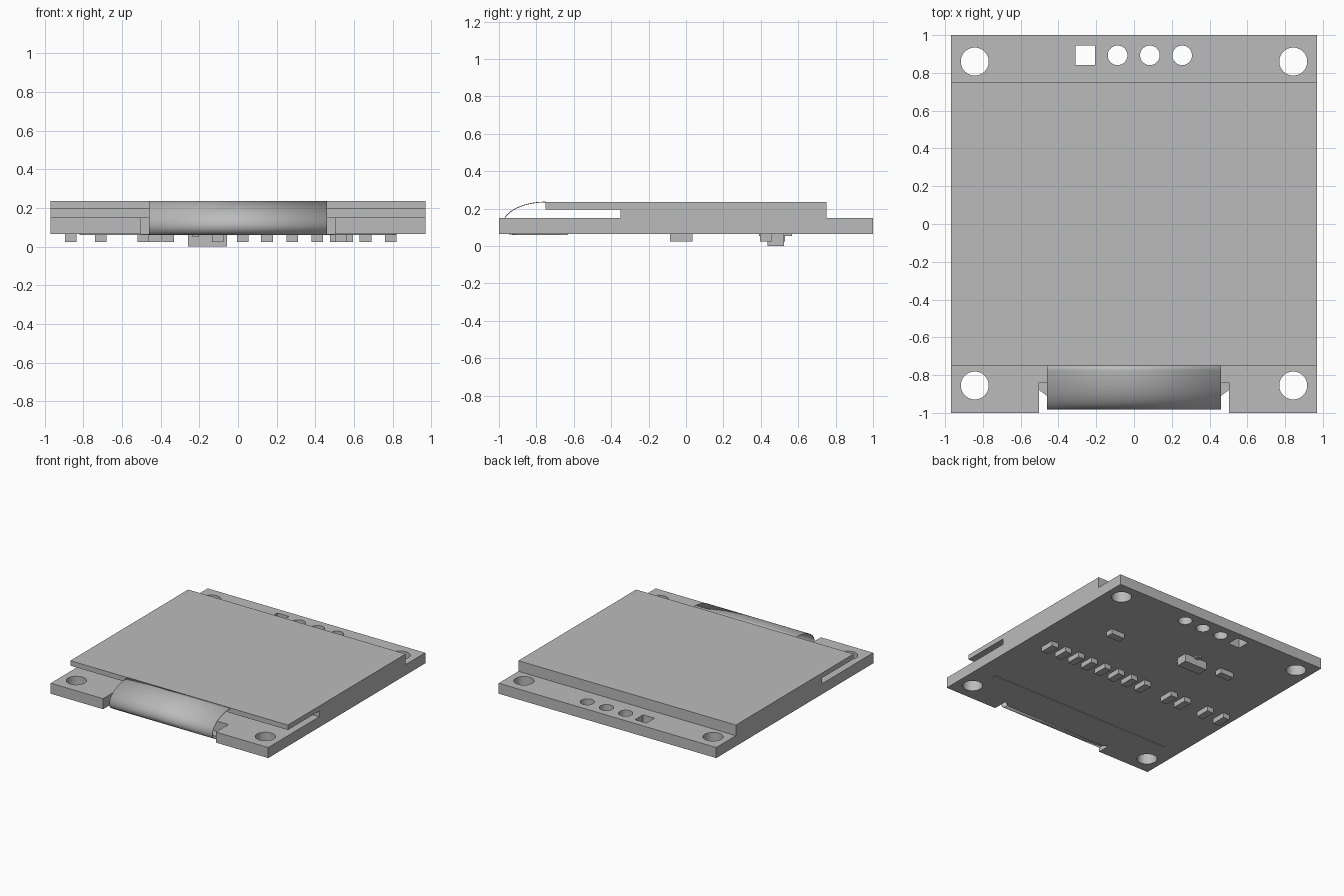
import bpy, bmesh, math

if "Cube" in bpy.data.objects:
    bpy.data.objects.remove(bpy.data.objects["Cube"])

# One flat grey for the whole model
grey = bpy.data.materials.new("neutral grey")
grey.diffuse_color = (0.5, 0.5, 0.5, 1)
grey.use_nodes = True
grey.node_tree.nodes["Principled BSDF"].inputs["Base Color"].default_value = grey.diffuse_color


def finish(name, bm):
    bmesh.ops.recalc_face_normals(bm, faces=bm.faces)
    me = bpy.data.meshes.new(name)
    bm.to_mesh(me)
    bm.free()
    me.materials.append(grey)
    ob = bpy.data.objects.new(name, me)
    bpy.context.collection.objects.link(ob)
    return ob


def plate(name, loops, z0, z1):
    """Flat plate: first loop is the outline, the others are holes."""
    bm = bmesh.new()
    edges = []
    for pts in loops:
        vs = [bm.verts.new((x, y, z0)) for x, y in pts]
        edges += [bm.edges.new((vs[i - 1], vs[i])) for i in range(len(vs))]
    bmesh.ops.triangle_fill(bm, edges=edges, use_beauty=True, normal=(0, 0, 1))
    ext = bmesh.ops.extrude_face_region(bm, geom=bm.faces[:])
    for v in ext["geom"]:
        if isinstance(v, bmesh.types.BMVert):
            v.co.z = z1
    return finish(name, bm)


def circle(cx, cy, r, n=40):
    return [(cx + r * math.cos(2 * math.pi * i / n),
             cy + r * math.sin(2 * math.pi * i / n)) for i in range(n)]


def rect(x0, x1, y0, y1):
    return [(x0, y0), (x1, y0), (x1, y1), (x0, y1)]


def box(name, x0, x1, y0, y1, z0, z1):
    return plate(name, [rect(x0, x1, y0, y1)], z0, z1)


def prism_x(name, profile, half):
    """Extrude a (y, z) profile across x."""
    bm = bmesh.new()
    face = bm.faces.new([bm.verts.new((-half, y, z)) for y, z in profile])
    ext = bmesh.ops.extrude_face_region(bm, geom=[face])
    for v in ext["geom"]:
        if isinstance(v, bmesh.types.BMVert):
            v.co.x = half
    return finish(name, bm)


PCB0, PCB1, GLASS0, TOP = 0.065, 0.15, 0.196, 0.236

# Circuit board with front notch, mounting holes and pin holes
outline = [(-0.97, -1), (-0.503, -1), (-0.503, -0.84), (0.503, -0.84),
           (0.503, -1), (0.97, -1), (0.97, 1), (-0.97, 1)]
holes = [circle(x, y, 0.074) for x in (-0.843, 0.843) for y in (-0.855, 0.86)]
holes += [circle(x, 0.893, 0.052) for x in (-0.087, 0.084, 0.255)]
holes.append(rect(-0.31, -0.207, 0.842, 0.945))
plate("circuit_board", [outline] + holes, PCB0, PCB1)

# Display: glass overhanging at the front, stepped underneath
prism_x("display_glass", [(-0.75, GLASS0), (-0.35, GLASS0), (-0.35, PCB1),
                          (0.75, PCB1), (0.75, TOP), (-0.75, TOP)], 0.97)

# Flexible ribbon bending from the glass edge, round the notch, to the underside
bm = bmesh.new()
path = [(-0.75 - 0.23 * math.sin(a), 0.112 + 0.123 * math.cos(a))
        for a in (math.pi / 2 * i / 14 for i in range(15))]
path += [(-0.93 - 0.05 * math.cos(a), 0.112 - 0.05 * math.sin(a))
         for a in (math.pi / 2 * i / 8 for i in range(1, 9))]
path.append((-0.905, 0.062))
rows = [[bm.verts.new((x, y, z)) for x in (-0.46, 0.46)] for y, z in path]
for a, b in zip(rows, rows[1:]):
    bm.faces.new((a[0], a[1], b[1], b[0]))
ribbon = finish("ribbon_bend", bm)
sol = ribbon.modifiers.new("thickness", "SOLIDIFY")
sol.thickness, sol.offset = 0.004, 0
bpy.context.view_layer.objects.active = ribbon
ribbon.select_set(True)
bpy.ops.object.shade_smooth_by_angle(angle=math.radians(35))

# Flat ribbon tail under the board
half = [(0.46, -0.91), (0.515, -0.87), (0.80, -0.67), (0.82, -0.63)]
plate("ribbon_tail", [half + [(-x, y) for x, y in reversed(half)]], 0.06, PCB0)

# Small chip parts on the underside: one row, plus two turned sideways
for x in (0.79, 0.66, 0.535, 0.41, 0.28, 0.15, 0.025, -0.105,
          -0.36, -0.49, -0.71, -0.865):
    box("chip_part", x - 0.03, x + 0.03, -0.086, 0.034, 0.025, PCB0)
box("chip_part_side", 0.475, 0.595, 0.395, 0.456, 0.025, PCB0)
box("chip_part_side", -0.515, -0.395, 0.47, 0.53, 0.025, PCB0)

# Regulator body and its leads
box("regulator", -0.26, -0.056, 0.436, 0.525, 0.0, PCB0)
for x, y0, y1 in ((-0.158, 0.52, 0.566), (-0.22, 0.39, 0.44), (-0.096, 0.39, 0.44)):
    box("regulator_lead", x - 0.018, x + 0.018, y0, y1, 0.053, PCB0)
